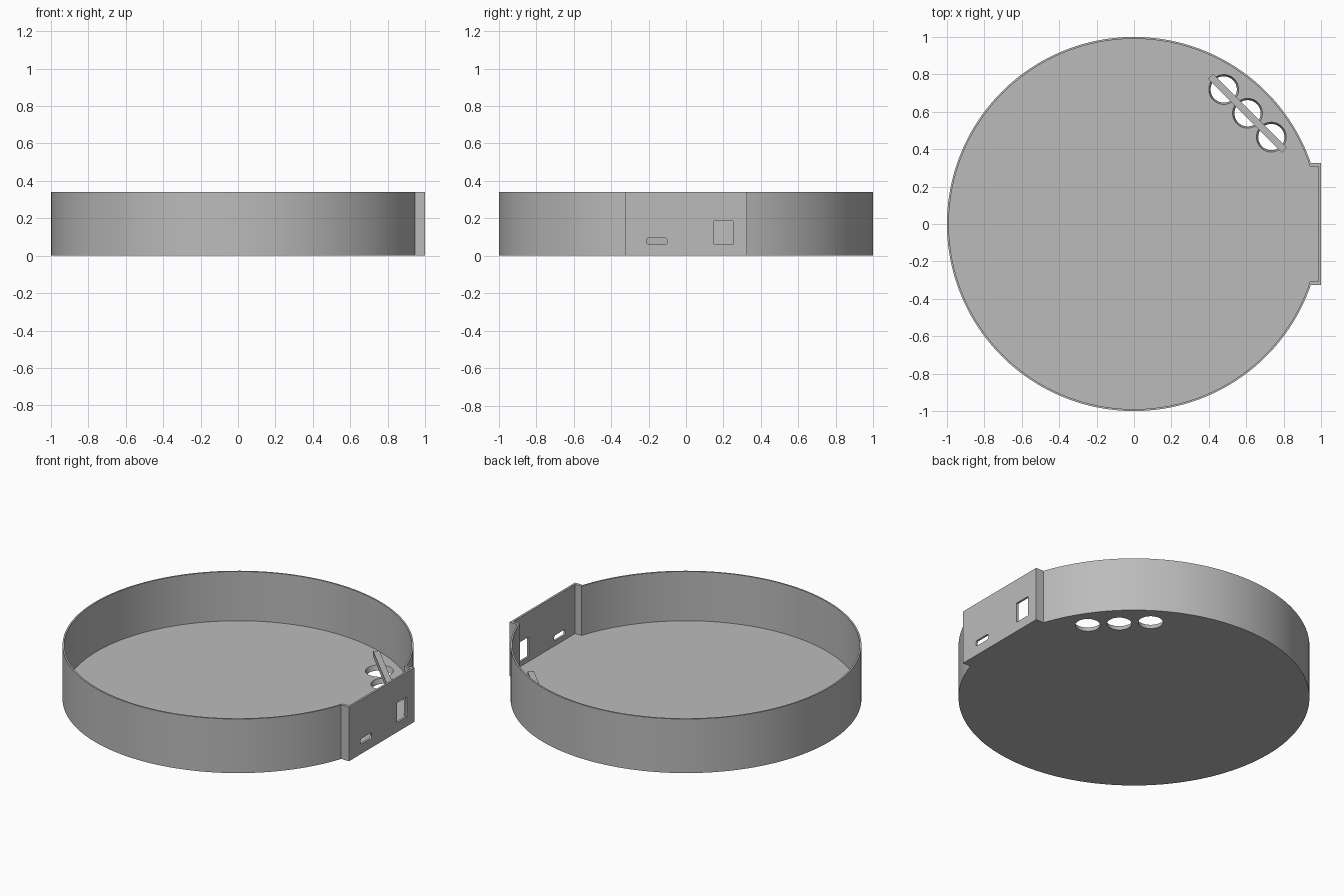
import bpy, bmesh
from math import asin, cos, sin, pi, radians
from mathutils import Vector

HEIGHT, FLOOR = 0.34, 0.03

cube = bpy.data.objects.get("Cube")
if cube:
    bpy.data.objects.remove(cube, do_unlink=True)

grey = bpy.data.materials.new("plain grey")
grey.use_nodes = True
colour = (0.5, 0.5, 0.5, 1)
grey.diffuse_color = colour
grey.node_tree.nodes["Principled BSDF"].inputs["Base Color"].default_value = colour


def prism(name, outline, direction):
    """Closed solid made by extruding a flat outline."""
    bm = bmesh.new()
    face = bm.faces.new([bm.verts.new(p) for p in outline])
    out = bmesh.ops.extrude_face_region(bm, geom=[face])
    moved = [v for v in out["geom"] if isinstance(v, bmesh.types.BMVert)]
    bmesh.ops.translate(bm, verts=moved, vec=direction)
    bmesh.ops.recalc_face_normals(bm, faces=bm.faces)
    mesh = bpy.data.meshes.new(name)
    bm.to_mesh(mesh)
    bm.free()
    obj = bpy.data.objects.new(name, mesh)
    bpy.context.collection.objects.link(obj)
    mesh.materials.append(grey)
    return obj


def tray_outline(radius, half_width, reach, z, steps=144):
    """Circle with a flat rectangular bay on its +x side."""
    start = asin(half_width / radius)
    span = 2 * (pi - start)
    points = [(radius * cos(start + span * i / steps),
               radius * sin(start + span * i / steps), z) for i in range(steps + 1)]
    return points + [(reach, -half_width, z), (reach, half_width, z)]


def port_outline(y0, y1, z0, z1, corner):
    """Rounded rectangle on the bay's flat wall."""
    points = []
    centres = [(y1 - corner, z1 - corner), (y0 + corner, z1 - corner),
               (y0 + corner, z0 + corner), (y1 - corner, z0 + corner)]
    for quarter, (y, z) in enumerate(centres):
        for i in range(6):
            a = (quarter + i / 5) * pi / 2
            points.append((0.95, y + corner * cos(a), z + corner * sin(a)))
    return points


def cut(target, cutter):
    cutter.hide_render = True
    mod = target.modifiers.new("cut", "BOOLEAN")
    mod.operation, mod.solver, mod.object = "DIFFERENCE", "EXACT", cutter
    bpy.context.view_layer.objects.active = target
    bpy.ops.object.modifier_apply(modifier=mod.name)
    bpy.data.objects.remove(cutter, do_unlink=True)


# Tray body, hollowed out
tray = prism("tray", tray_outline(1.0, 0.325, 1.0, 0), (0, 0, HEIGHT))
cut(tray, prism("hollow", tray_outline(0.99, 0.307, 0.987, FLOOR), (0, 0, HEIGHT)))

# Ports in the bay wall
for y0, y1, z0, z1, corner in ((-0.21, -0.10, 0.06, 0.095, 0.012),
                               (0.15, 0.25, 0.06, 0.185, 0.001)):
    cut(tray, prism("port", port_outline(y0, y1, z0, z1, corner), (0.1, 0, 0)))

# Tapered cable holes through the floor
middle, along = Vector((0.607, 0.592, 0)), Vector((1, -1, 0)).normalized()
for i in (-1, 0, 1):
    spot = middle + along * 0.18 * i
    bpy.ops.mesh.primitive_cone_add(vertices=48, radius1=0.067, radius2=0.083,
                                    depth=FLOOR + 0.02,
                                    location=(spot.x, spot.y, FLOOR / 2))
    cut(tray, bpy.context.object)

# Straight bar over the holes
side = Vector((1, 1, 0)).normalized() * 0.018
a, b = middle - along * 0.28, middle + along * 0.28
lift = Vector((0, 0, 0.075))
bar = prism("cable_bar", [p + lift for p in (a - side, b - side, b + side, a + side)],
            (0, 0, 0.035))

# Smooth the round walls, keep corners crisp
bpy.ops.object.select_all(action="DESELECT")
tray.select_set(True)
bpy.context.view_layer.objects.active = tray
bpy.ops.object.shade_smooth_by_angle(angle=radians(30))
